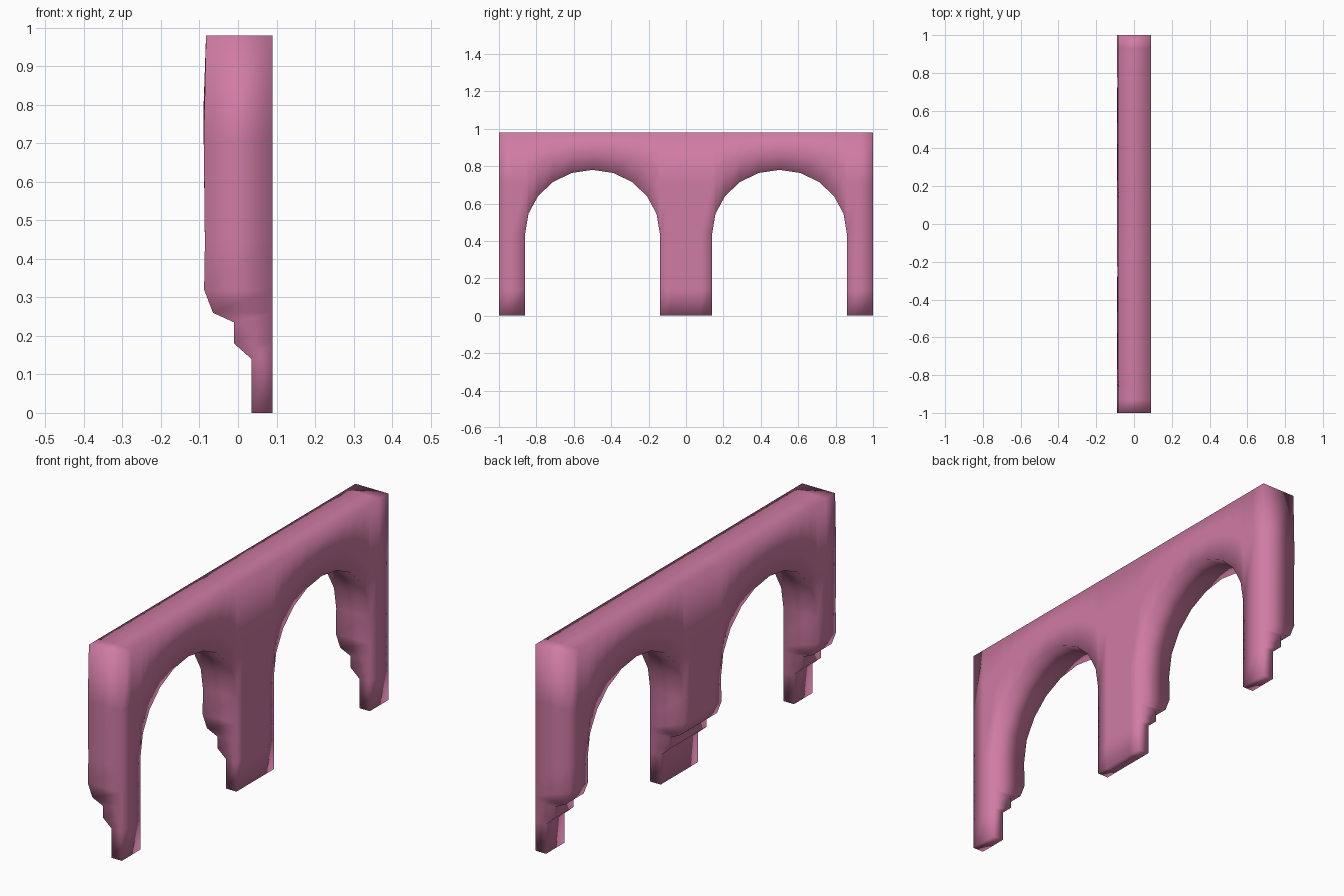
import bpy, bmesh
from math import cos, sin, radians

if "Cube" in bpy.data.objects:
    bpy.data.objects.remove(bpy.data.objects["Cube"], do_unlink=True)

TOP, SPRING, FRONT = 0.98, 0.44, 0.09
SPAN, RISE = 0.36, 0.34
# Back face depth against height, with the stepped pier feet
PROFILE = [(0, 0.035), (0.14, 0.035), (0.18, -0.01), (0.235, -0.01), (0.26, -0.065),
           (0.32, -0.088), (0.5, -0.085), (0.78, -0.09), (TOP, -0.083)]


def back_x(z):
    for (z0, x0), (z1, x1) in zip(PROFILE, PROFILE[1:]):
        if z <= z1 + 1e-5:
            return x0 + (x1 - x0) * (z - z0) / (z1 - z0)
    return PROFILE[-1][1]


bm = bmesh.new()


def sheet(columns):
    """Quads between neighbouring columns of (y, z) points."""
    grid = [[bm.verts.new((FRONT, y, z)) for y, z in col] for col in columns]
    for a, b in zip(grid, grid[1:]):
        for i in range(len(a) - 1):
            bm.faces.new((a[i], b[i], b[i + 1], a[i + 1]))


# Wall above the springing line: pier tops and arch crowns
def arch(cy):
    return [(cy - SPAN * cos(radians(a)), SPRING + RISE * sin(radians(a)))
            for a in range(0, 181, 18)]


pier_ys = [(-1, -0.93, -0.86), (-0.14, -0.08, 0.08, 0.14), (0.86, 0.93, 1)]
base = [(-1, SPRING), (-0.93, SPRING)] + arch(-0.5)
base += [(-0.08, SPRING), (0.08, SPRING)] + arch(0.5) + [(0.93, SPRING), (1, SPRING)]
sheet([[(y, z + (TOP - z) * t) for t in (0, 0.5, 1)] for y, z in base])

# Three piers below the springing line
levels = [z for z, x in PROFILE if z < SPRING] + [SPRING]
for ys in pier_ys:
    sheet([[(y, z) for z in levels] for y in ys])
bmesh.ops.remove_doubles(bm, verts=bm.verts[:], dist=0.001)

# Back sheet, pushed to the profile, then joined along the outline
rim = [tuple(e.verts) for e in bm.edges if e.is_boundary]
faces = [list(f.verts) for f in bm.faces]
twin = {v: bm.verts.new((back_x(v.co.z), v.co.y, v.co.z)) for v in bm.verts[:]}
for f in faces:
    bm.faces.new([twin[v] for v in reversed(f)])
for a, b in rim:
    bm.faces.new((a, b, twin[b], twin[a]))
bmesh.ops.recalc_face_normals(bm, faces=bm.faces[:])
for f in bm.faces:
    f.smooth = True

mesh = bpy.data.meshes.new("arched_wall")
bm.to_mesh(mesh)
bm.free()
wall = bpy.data.objects.new("arched_wall", mesh)
bpy.context.collection.objects.link(wall)

# Rose pink
colour = (0.63, 0.2, 0.37, 1)
mat = bpy.data.materials.new("rose_pink")
mat.use_nodes = True
mat.diffuse_color = colour
bsdf = next(n for n in mat.node_tree.nodes if n.type == 'BSDF_PRINCIPLED')
bsdf.inputs["Base Color"].default_value = colour
mesh.materials.append(mat)
